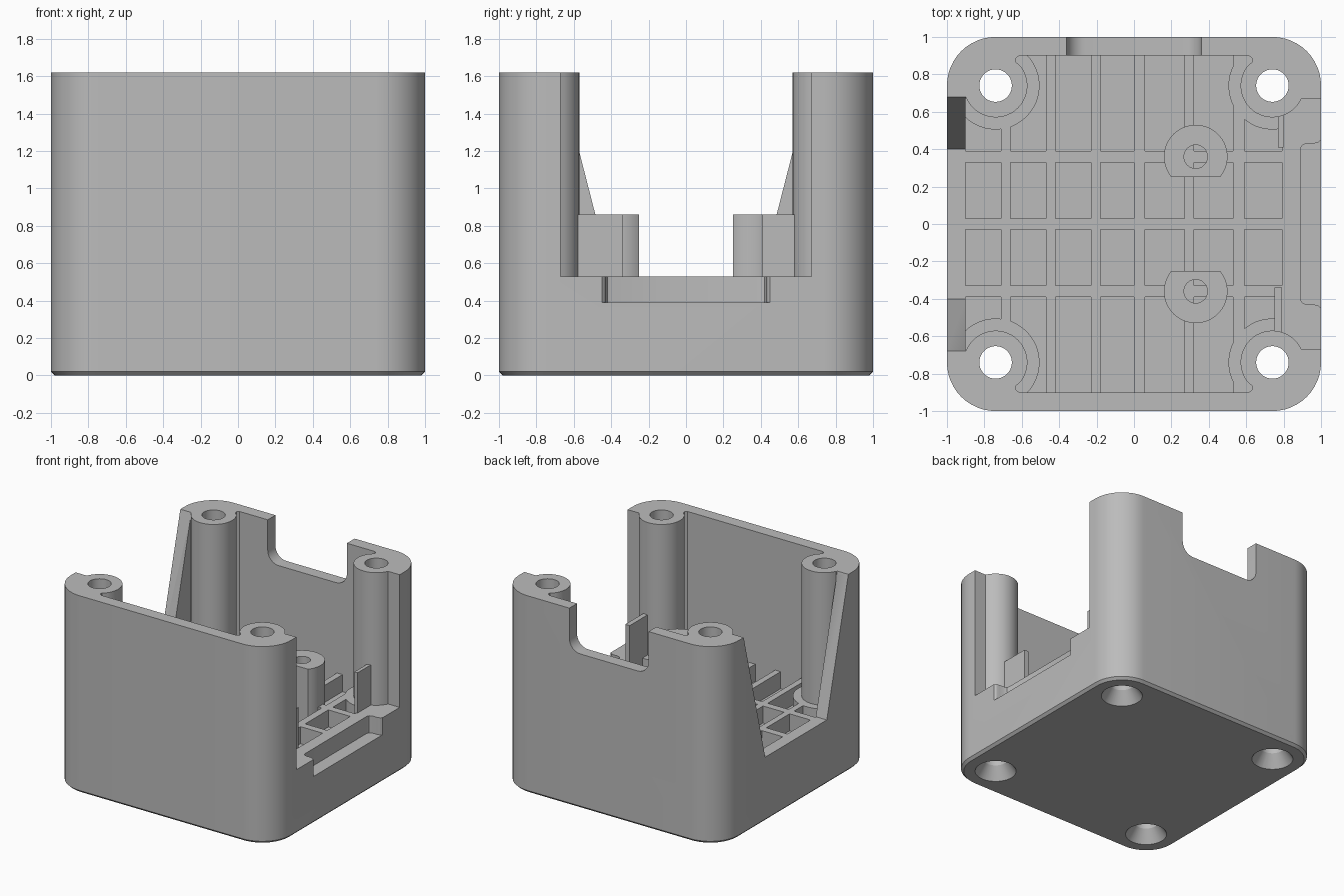
import bpy, bmesh
from math import cos, sin, radians

cube = bpy.data.objects.get("Cube")
if cube:
    bpy.data.objects.remove(cube, do_unlink=True)

grey = bpy.data.materials.new("light_grey_plastic")
grey.use_nodes = True
grey.diffuse_color = (0.5, 0.5, 0.5, 1)
bsdf = next(n for n in grey.node_tree.nodes if n.type == "BSDF_PRINCIPLED")
bsdf.inputs["Base Color"].default_value = (0.5, 0.5, 0.5, 1)

TOP, DECK, FLOOR = 1.62, 0.53, 0.39
BOSS, BOSS_R = 0.74, 0.17
CORNERS = [(x, y) for x in (-BOSS, BOSS) for y in (-BOSS, BOSS)]


def arc(cx, cy, r, a0, a1, n):
    step = (a1 - a0) / n
    return [(cx + r * cos(radians(a0 + step * i)),
             cy + r * sin(radians(a0 + step * i))) for i in range(n + 1)]


def circle(cx, cy, r, n=40):
    return arc(cx, cy, r, 0, 360, n)[:-1]


def rounded_square(half, r):
    c = half - r
    pts = []
    for i, (sx, sy) in enumerate([(1, 1), (-1, 1), (-1, -1), (1, -1)]):
        pts += arc(sx * c, sy * c, r, i * 90, i * 90 + 90, 12)
    return pts


def loft(bm, layers, axes="xyz"):
    """Close a solid through profiles at given heights along the third axis."""
    loops = []
    for pts, h in layers:
        loop = []
        for u, v in pts:
            pos = dict(zip(axes, (u, v, h)))
            loop.append(bm.verts.new((pos["x"], pos["y"], pos["z"])))
        loops.append(loop)
    for low, high in zip(loops, loops[1:]):
        for i in range(len(low)):
            j = (i + 1) % len(low)
            bm.faces.new((low[i], low[j], high[j], high[i]))
    bm.faces.new(loops[0][::-1])
    bm.faces.new(loops[-1])


def solid(name, parts, axes="xyz"):
    """One object from a list of separate lofted solids."""
    bm = bmesh.new()
    for layers in parts:
        loft(bm, layers, axes)
    bmesh.ops.recalc_face_normals(bm, faces=bm.faces)
    mesh = bpy.data.meshes.new(name)
    bm.to_mesh(mesh)
    bm.free()
    mesh.materials.append(grey)
    obj = bpy.data.objects.new(name, mesh)
    bpy.context.collection.objects.link(obj)
    return obj


def prism(pts, z0, z1):
    return [(pts, z0), (pts, z1)]


def box(x0, x1, y0, y1):
    return [(x0, y0), (x1, y0), (x1, y1), (x0, y1)]


def cut(target, cutter):
    """Subtract the cutter, apply the result and discard the cutter."""
    cutter.hide_render = True
    mod = target.modifiers.new("cut", "BOOLEAN")
    mod.operation, mod.solver, mod.object = "DIFFERENCE", "EXACT", cutter
    graph = bpy.context.evaluated_depsgraph_get()
    mesh = bpy.data.meshes.new_from_object(target.evaluated_get(graph))
    target.modifiers.clear()
    target.data = mesh
    bpy.data.objects.remove(cutter, do_unlink=True)


# Outer block with rounded corners and a small chamfer underneath
case = solid("case_body", [[(rounded_square(0.98, 0.24), 0),
                            (rounded_square(1, 0.26), 0.02),
                            (rounded_square(1, 0.26), TOP)]])


# Cavity outline wraps around the four screw columns; the +x side is open
def quarter(sx, sy, edge):
    pts = [(edge, 0.67)] + arc(BOSS, BOSS, BOSS_R, -24, -215, 24)
    pts += [(0.63, 0.865), (0.632, 0.885), (0.615, 0.9)]
    return [(sx * x, sy * y) for x, y in pts]


outline = (quarter(1, 1, 1.1) + quarter(-1, 1, 0.9)[::-1]
           + quarter(-1, -1, 0.9) + quarter(1, -1, 1.1)[::-1])
cut(case, solid("cavity_cutter", [prism(outline, DECK, 1.8)]))

# Tapered opening in the -x wall
taper = [(-0.4, DECK), (0.4, DECK), (0.7, 1.7), (-0.7, 1.7)]
cut(case, solid("taper_cutter", [[(taper, -1.1), (taper, -0.899)]], "yzx"))

# Rounded cable notch in the back wall
notch = ([(0.36, 1.8), (-0.36, 1.8)] + arc(-0.26, 1.37, 0.1, 180, 270, 8)
         + arc(0.26, 1.37, 0.1, 270, 360, 8))
cut(case, solid("notch_cutter", [[(notch, 0.85), (notch, 1.1)]], "xzy"))

# Shallow step on the outside of the open +x sill
half = [(1.1, 0.45), (1, 0.45), (0.985, 0.435), (0.96, 0.43), (0.92, 0.43),
        (0.898, 0.42), (0.89, 0.4)]
step = half + [(x, -y) for x, y in half[::-1]]
cut(case, solid("sill_cutter", [prism(step, FLOOR, 0.7)]))

# Grid of floor pockets, leaving ribs and a ring round each column
columns = [(-0.9, -0.71), (-0.66, -0.47), (-0.42, -0.23), (-0.18, 0),
           (0.06, 0.27), (0.32, 0.53), (0.59, 0.79)]
rows = [(0.03, 0.33), (0.39, 0.9)]
cells = [prism(box(a, b, min(s * c, s * d), max(s * c, s * d)), FLOOR, DECK + 0.02)
         for a, b in columns for c, d in rows for s in (-1, 1)]
pockets = solid("pocket_cutter", cells)
cut(pockets, solid("ring_keeper",
                   [prism(circle(x, y, 0.235, 48), 0.2, 0.8) for x, y in CORNERS]))
cut(case, pockets)

# Countersunk screw holes through the columns
cut(case, solid("screw_cutter", [[(circle(x, y, 0.165), -0.01),
                                  (circle(x, y, 0.155), 0),
                                  (circle(x, y, 0.087), 0.1),
                                  (circle(x, y, 0.087), 1.8)] for x, y in CORNERS]))
parts = [case]

# Two flat-sided standoffs with pilot holes
for side, name in ((1, "back_standoff"), (-1, "front_standoff")):
    d_shape = [(x, side * y) for x, y in arc(0.33, 0.36, BOSS_R, -40, 220, 36)]
    post = solid(name, [prism(d_shape, FLOOR - 0.03, 0.86)])
    cut(post, solid("pilot_cutter", [prism(circle(0.33, side * 0.36, 0.063, 24),
                                           0.45, 1)]))
    parts.append(post)

# Upright locating tabs beside the open side
parts.append(solid("back_tab", [prism(box(0.77, 0.8, 0.41, 0.59), FLOOR - 0.03, 0.86)]))
parts.append(solid("front_tab", [prism(box(0.75, 0.79, -0.59, -0.34), FLOOR - 0.03, 0.86)]))

# Smooth the rounded surfaces, keep hard edges
bpy.ops.object.select_all(action="DESELECT")
for obj in parts:
    obj.select_set(True)
bpy.context.view_layer.objects.active = case
bpy.ops.object.shade_smooth_by_angle(angle=radians(30))
